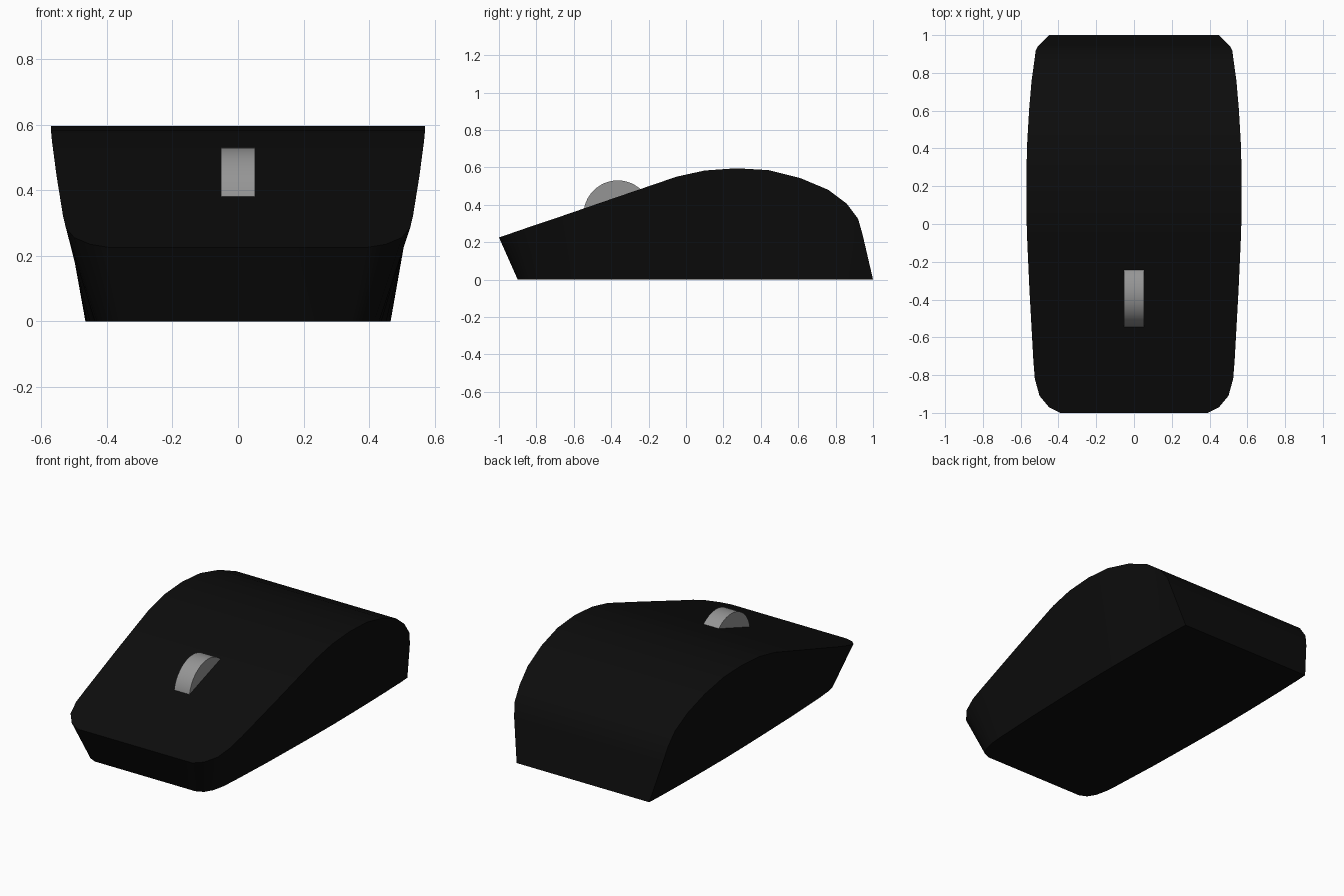
import bpy
import bmesh
import math

cube = bpy.data.objects.get("Cube")
if cube:
    bpy.data.objects.remove(cube, do_unlink=True)


def make_material(name, value, roughness):
    mat = bpy.data.materials.new(name)
    mat.use_nodes = True
    colour = (value, value, value, 1)
    mat.diffuse_color = colour
    shader = mat.node_tree.nodes["Principled BSDF"]
    shader.inputs["Base Color"].default_value = colour
    shader.inputs["Roughness"].default_value = roughness
    return mat


def smooth(obj, degrees):
    bpy.ops.object.select_all(action="DESELECT")
    obj.select_set(True)
    bpy.context.view_layer.objects.active = obj
    bpy.ops.object.shade_smooth_by_angle(angle=math.radians(degrees))


black = make_material("black plastic", 0.0038, 0.5)
grey = make_material("grey rubber", 0.3, 0.5)

# Stations from nose to tail: rim half-width, rim y, rim z, base half-width, base y
stations = [
    (.39, -1, .225, .34, -.9),
    (.45, -.97, .235, .385, -.88),
    (.50, -.91, .256, .415, -.83),
    (.525, -.82, .287, .43, -.76),
    (.533, -.72, .32, .437, -.68),
    (.553, -.36, .444, .452, -.36),
    (.567, -.05, .55, .46, -.05),
    (.57, .1, .583, .463, .1),
    (.57, .27, .595, .465, .27),
    (.565, .44, .585, .464, .44),
    (.555, .61, .543, .462, .61),
    (.542, .76, .48, .459, .76),
    (.528, .86, .405, .456, .86),
    (.52, .92, .325, .454, .93),
    (.507, .943, .245, .45, 1),
]

# Shell: each station is a ring of left rim, right rim, right base, left base
bm = bmesh.new()
rings = []
for rim_x, rim_y, rim_z, base_x, base_y in stations:
    corners = [(rim_x, rim_y, rim_z), (-rim_x, rim_y, rim_z),
               (-base_x, base_y, 0), (base_x, base_y, 0)]
    rings.append([bm.verts.new(c) for c in corners])
for a, b in zip(rings, rings[1:]):
    for i in range(4):
        j = (i + 1) % 4
        bm.faces.new((a[i], a[j], b[j], b[i]))
bm.faces.new(rings[0])
bm.faces.new(rings[-1])
bmesh.ops.recalc_face_normals(bm, faces=bm.faces)
mesh = bpy.data.meshes.new("mouse_shell")
bm.to_mesh(mesh)
bm.free()
shell = bpy.data.objects.new("mouse_shell", mesh)
bpy.context.collection.objects.link(shell)
mesh.materials.append(black)
smooth(shell, 35)

# Scroll wheel, half sunk into the sloping top
bpy.ops.mesh.primitive_cylinder_add(
    vertices=48, radius=.183, depth=.104,
    location=(0, -.365, .347), rotation=(0, math.pi / 2, 0))
wheel = bpy.context.object
wheel.name = "scroll_wheel"
wheel.data.materials.append(grey)
smooth(wheel, 35)
